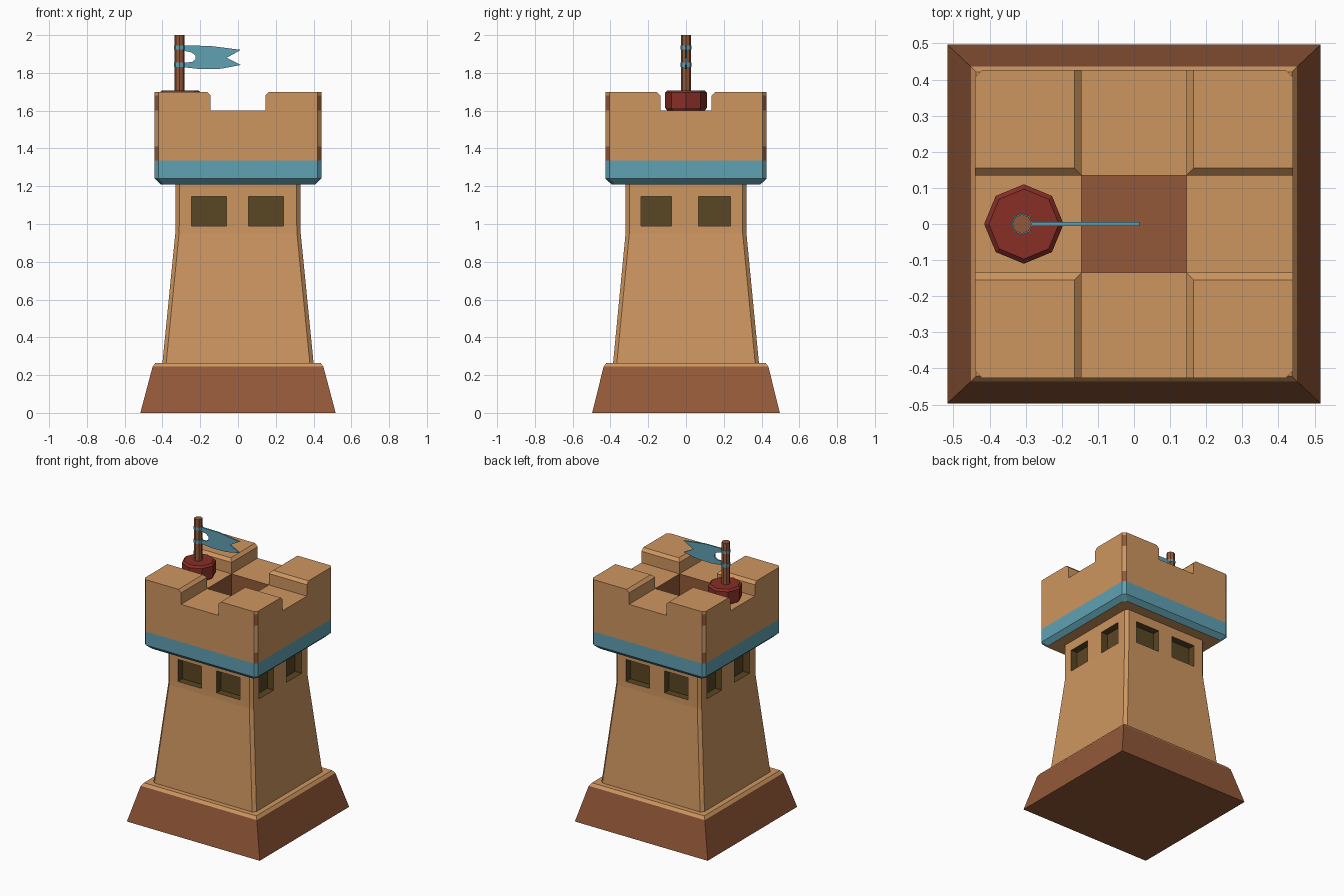
import bpy, bmesh, math

if "Cube" in bpy.data.objects:
    bpy.data.objects.remove(bpy.data.objects["Cube"])

def lin(c):
    c /= 255
    return c / 12.92 if c <= 0.04045 else ((c + 0.055) / 1.055) ** 2.4

def material(name, r, g, b):
    m = bpy.data.materials.new(name)
    m.diffuse_color = (lin(r), lin(g), lin(b), 1)
    m.use_nodes = True
    m.node_tree.nodes["Principled BSDF"].inputs["Base Color"].default_value = m.diffuse_color
    return m

MATS = [material("sandstone", 206, 150, 96), material("brown", 148, 89, 57),
        material("blue", 96, 161, 179), material("red", 136, 46, 38),
        material("dark_window", 90, 70, 36)]
TAN, BROWN, BLUE, RED, DARK = range(5)

class Part:
    """Collects faces, welds them and makes one object."""
    def __init__(self, name):
        self.name, self.bm = name, bmesh.new()

    def face(self, pts, mat):
        f = self.bm.faces.new([self.bm.verts.new(p) for p in pts])
        f.material_index = mat

    def loft(self, rings, mats, bottom=None, top=None):
        for r0, r1, m in zip(rings, rings[1:], mats):
            n = len(r0)
            for i in range(n):
                j = (i + 1) % n
                self.face([r0[i], r0[j], r1[j], r1[i]], m)
        if bottom is not None:
            self.face(rings[0], bottom)
        if top is not None:
            self.face(rings[-1], top)

    def finish(self):
        bmesh.ops.remove_doubles(self.bm, verts=self.bm.verts, dist=1e-5)
        bmesh.ops.recalc_face_normals(self.bm, faces=self.bm.faces)
        me = bpy.data.meshes.new(self.name)
        for m in MATS:
            me.materials.append(m)
        self.bm.to_mesh(me)
        self.bm.free()
        ob = bpy.data.objects.new(self.name, me)
        bpy.context.collection.objects.link(ob)

def rect(hx, hy, z):
    return [(-hx, -hy, z), (hx, -hy, z), (hx, hy, z), (-hx, hy, z)]

def disc(x, r, z, n=8):
    return [(x + r * math.cos(math.tau * i / n), r * math.sin(math.tau * i / n), z) for i in range(n)]

# Sloped base with a pale lip
p = Part("base")
p.loft([rect(.517, .497, 0), rect(.452, .436, .245), rect(.437, .421, .265)],
       [BROWN, TAN], BROWN, TAN)
p.finish()

# Tapered shaft with chamfered corners and two recessed windows per side
p = Part("shaft")
zs = [.265, .95, .99, 1.145, 1.21]
hx = [.40, .332, .331, .331, .331]
hy = [.386, .32, .319, .319, .319]
CH, DEPTH = .02, .05

def side_point(side, u, k, d=0):
    # side 0 front, 1 right, 2 back, 3 left
    o = (hy if side % 2 == 0 else hx)[k] - d
    x, y = [(u, -o), (o, u), (-u, o), (-o, -u)][side]
    return (x, y, zs[k])

for s in range(4):
    h = hx if s % 2 == 0 else hy
    h2 = hy if s % 2 == 0 else hx
    inner = [-.245, -.06, .055, .24] if s % 2 == 0 else [-.238, -.076, .066, .235]
    for k in range(4):
        lo = [-(h[k] - CH)] + inner + [h[k] - CH]
        hi = [-(h[k + 1] - CH)] + inner + [h[k + 1] - CH]
        for i in range(5):
            quad = [(lo[i], k), (lo[i + 1], k), (hi[i + 1], k + 1), (hi[i], k + 1)]
            out = [side_point(s, u, kk) for u, kk in quad]
            if k == 2 and i in (1, 3):
                back = [side_point(s, u, kk, DEPTH) for u, kk in quad]
                p.loft([out, back], [DARK], None, DARK)
            else:
                p.face(out, TAN)
        # corner chamfer to the next side
        n = (s + 1) % 4
        p.face([side_point(s, h[k] - CH, k), side_point(n, -(h2[k] - CH), k),
                side_point(n, -(h2[k + 1] - CH), k + 1), side_point(s, h[k + 1] - CH, k + 1)], TAN)
p.finish()

# Head: blue band, walls, sunken floor, corner merlons
p = Part("battlement")
A, B, X, Y, C = .145, .135, .441, .426, .02

def outline(X, Y, z):
    q = [(X, B), (X, Y - C), (X - C, Y), (A, Y)]
    pts = q + [(-x, y) for x, y in q[::-1]] + [(-x, -y) for x, y in q] + [(x, -y) for x, y in q[::-1]]
    return [(x, y, z) for x, y in pts]

p.loft([outline(.41, .395, 1.21), outline(X, Y, 1.24), outline(X, Y, 1.335),
        outline(X, Y, 1.41), outline(X, Y, 1.6)], [BLUE, BLUE, TAN, TAN], TAN)
p.loft([rect(A, B, 1.6), rect(A, B, 1.4)], [BROWN], None, BROWN)
for s in (1, -1):
    p.face([(s * A, -B, 1.6), (s * X, -B, 1.6), (s * X, B, 1.6), (s * A, B, 1.6)], TAN)
    p.face([(-A, s * B, 1.6), (A, s * B, 1.6), (A, s * Y, 1.6), (-A, s * Y, 1.6)], TAN)
    for t in (1, -1):
        def merlon(a, b, z):
            return [(s * x, t * y, z) for x, y in
                    [(a, b), (X, b), (X, Y - C), (X - C, Y), (a, Y)]]
        p.loft([merlon(A, B, 1.6), merlon(A, B, 1.68), merlon(A + .02, B + .02, 1.7)],
               [TAN, TAN], None, TAN)
# worn brown patches on the corner chamfers
for f in p.bm.faces:
    c = f.calc_center_median()
    if abs(c.x) > X - C and abs(c.y) > Y - C and (1.335 < c.z < 1.41 or 1.6 < c.z < 1.68):
        f.material_index = BROWN
p.finish()

# Red flag socket
p = Part("flag_socket")
FX = -.305
p.loft([disc(FX, .1, 1.601), disc(FX, .11, 1.615), disc(FX, .11, 1.695), disc(FX, .097, 1.708)],
       [RED] * 3, RED, RED)
p.finish()

# Pole with two blue ties
PX = -.31
p = Part("flag_pole")
p.loft([disc(PX, .027, 1.7), disc(PX, .027, 2.0)], [BROWN], BROWN, BROWN)
p.finish()
for i, (z0, z1) in enumerate([(1.83, 1.855), (1.925, 1.945)]):
    p = Part("flag_tie_%d" % (i + 1))
    p.loft([disc(PX, .03, z0), disc(PX, .03, z1)], [BLUE], BLUE, BLUE)
    p.finish()

# Swallow-tailed flag with a round notch by the pole
shape = [(-.29, 1.945), (-.15, 1.943), (.015, 1.922), (-.06, 1.88), (.015, 1.842),
         (-.09, 1.822), (-.2, 1.82), (-.29, 1.83), (-.29, 1.855), (-.245, 1.857),
         (-.226, 1.87), (-.226, 1.893), (-.245, 1.908), (-.29, 1.918)]
p = Part("flag")
p.loft([[(x, y, z) for x, z in shape] for y in (-.005, .005)], [BLUE], BLUE, BLUE)
p.finish()
